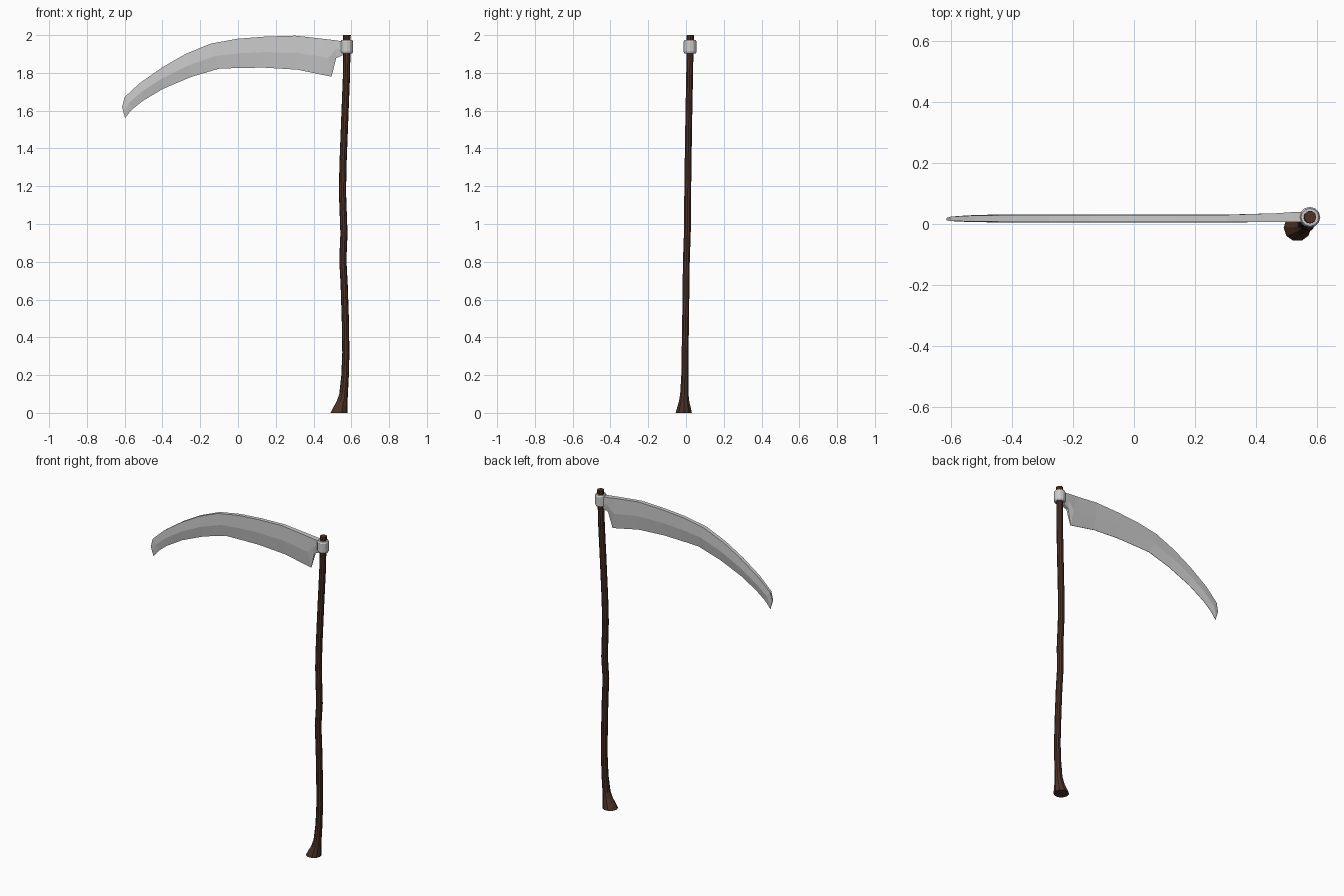
import bpy, bmesh
from math import cos, sin, pi
from mathutils import Vector


def finish(name, bm, color=None):
    bmesh.ops.recalc_face_normals(bm, faces=bm.faces)
    me = bpy.data.meshes.new(name)
    bm.to_mesh(me)
    bm.free()
    ob = bpy.data.objects.new(name, me)
    bpy.context.collection.objects.link(ob)
    if color:
        mat = bpy.data.materials.new(name + "_colour")
        mat.diffuse_color = color
        me.materials.append(mat)
    return ob


def loft(name, rings, color=None, closed=False):
    """Bridge equal-sized rings; cap both ends, or join last to first."""
    bm = bmesh.new()
    vs = [[bm.verts.new(p) for p in r] for r in rings]
    n = len(vs[0])
    pairs = list(zip(vs, vs[1:]))
    if closed:
        pairs.append((vs[-1], vs[0]))
    for a, b in pairs:
        for i in range(n):
            j = (i + 1) % n
            bm.faces.new((a[i], a[j], b[j], b[i]))
    if not closed:
        bm.faces.new(vs[0])
        bm.faces.new(vs[-1])
    bmesh.ops.remove_doubles(bm, verts=bm.verts, dist=1e-5)
    return finish(name, bm, color)


def circle(x, y, z, r, n=10):
    return [Vector((x + r * cos(2 * pi * i / n), y + r * sin(2 * pi * i / n), z))
            for i in range(n)]


# Crooked wooden shaft with flared foot: x, y, z, radius
shaft = [(0.535, -0.012, 0.0, 0.045), (0.541, -0.011, 0.025, 0.039),
         (0.551, -0.010, 0.06, 0.029), (0.559, -0.009, 0.10, 0.023),
         (0.567, -0.006, 0.20, 0.020), (0.571, -0.005, 0.32, 0.019),
         (0.568, -0.002, 0.50, 0.019), (0.562, 0.000, 0.68, 0.019),
         (0.555, 0.002, 0.81, 0.019), (0.561, 0.007, 0.95, 0.019),
         (0.553, 0.009, 1.17, 0.019), (0.556, 0.011, 1.32, 0.019),
         (0.566, 0.015, 1.58, 0.019), (0.574, 0.019, 1.78, 0.019),
         (0.576, 0.021, 1.90, 0.019), (0.577, 0.023, 2.0, 0.020)]
loft("wooden_shaft", [circle(*s) for s in shaft], (0.075, 0.032, 0.02, 1))

# Metal collar holding the blade
collar = [(1.902, 0.020), (1.902, 0.029), (1.912, 0.034),
          (1.965, 0.034), (1.975, 0.029), (1.975, 0.020)]
loft("collar", [circle(0.576, 0.022, z, r, 12) for z, r in collar], closed=True)

# Blade sections: spine x,z / edge x,z / y centre / half widths at spine, ridge, edge
sections = [
    (-0.598, 1.561, -0.597, 1.562, 0.016, 0.001, 0.001, 0.001),
    (-0.614, 1.619, -0.575, 1.590, 0.016, 0.004, 0.006, 0.001),
    (-0.600, 1.672, -0.555, 1.611, 0.017, 0.007, 0.009, 0.001),
    (-0.520, 1.746, -0.505, 1.651, 0.018, 0.010, 0.012, 0.001),
    (-0.400, 1.830, -0.400, 1.714, 0.018, 0.011, 0.013, 0.001),
    (-0.278, 1.900, -0.250, 1.778, 0.018, 0.011, 0.013, 0.001),
    (-0.145, 1.955, -0.098, 1.823, 0.018, 0.012, 0.013, 0.001),
    (0.000, 1.981, 0.020, 1.826, 0.018, 0.012, 0.013, 0.001),
    (0.145, 1.992, 0.135, 1.828, 0.018, 0.012, 0.013, 0.001),
    (0.304, 1.997, 0.315, 1.817, 0.018, 0.012, 0.013, 0.001),
    (0.463, 1.979, 0.495, 1.780, 0.021, 0.014, 0.014, 0.001),
    (0.520, 1.972, 0.520, 1.878, 0.023, 0.016, 0.015, 0.008),
    (0.555, 1.967, 0.552, 1.892, 0.023, 0.017, 0.017, 0.012)]
rings = []
for sx, sz, ex, ez, y, ws, wr, we in sections:
    rx, rz = (sx + ex) / 2, (sz + ez) / 2
    rings.append([Vector(p) for p in (
        (sx, y + ws, sz), (sx, y - ws, sz), (rx, y - wr, rz),
        (ex, y - we, ez), (ex, y + we, ez), (rx, y + wr, rz))])
loft("blade", rings)
